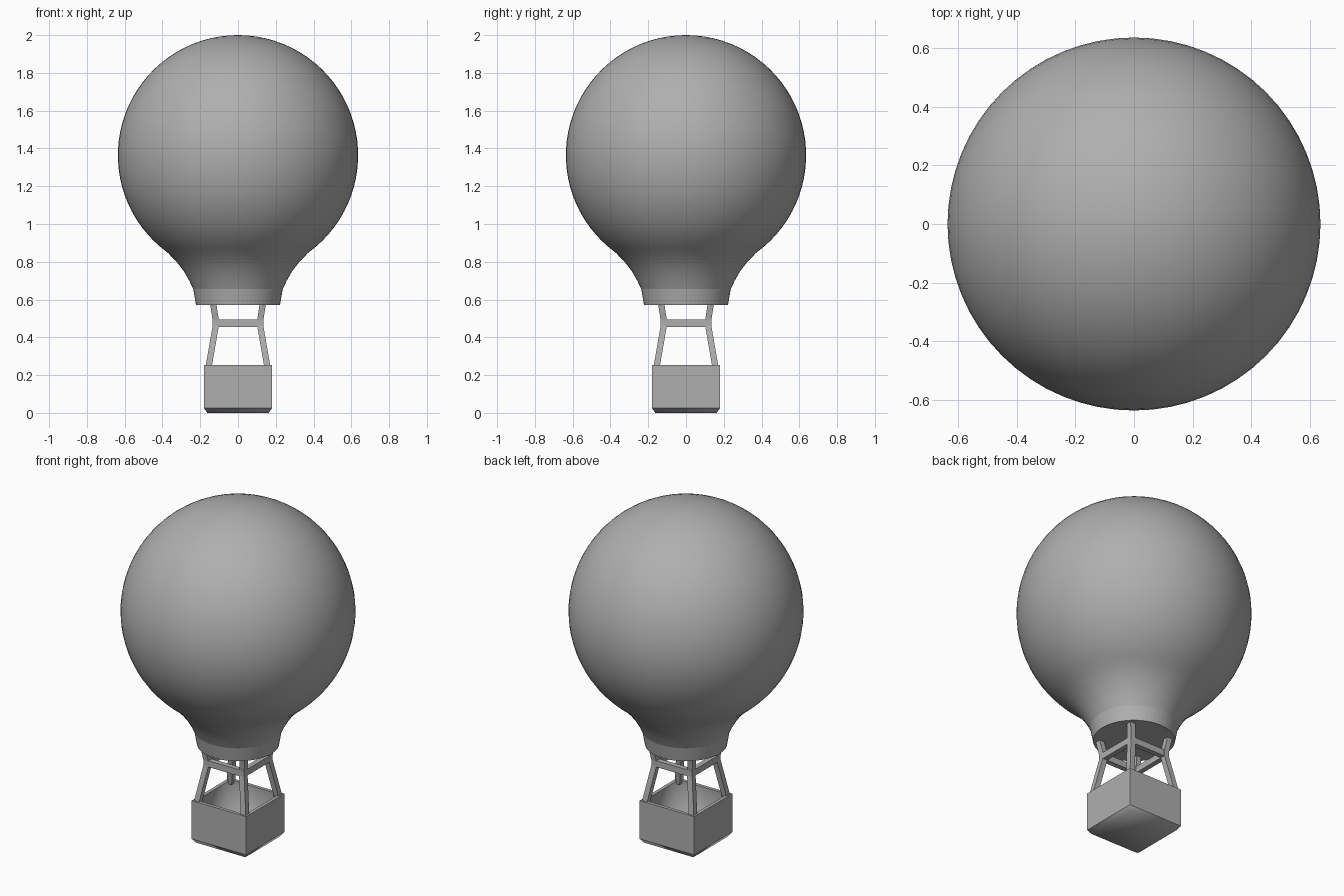
import bpy, bmesh, math

if "Cube" in bpy.data.objects:
    bpy.data.objects.remove(bpy.data.objects["Cube"])

grey = bpy.data.materials.new("dark_grey")
grey.diffuse_color = (0.43, 0.43, 0.43, 1)
grey.use_nodes = True
grey.node_tree.nodes["Principled BSDF"].inputs["Base Color"].default_value = grey.diffuse_color


def make_object(name, bm, is_sharp=None):
    """Finish a part; with is_sharp given it is smooth except on those edges."""
    bmesh.ops.remove_doubles(bm, verts=bm.verts, dist=1e-5)
    bmesh.ops.recalc_face_normals(bm, faces=bm.faces)
    if is_sharp:
        for f in bm.faces:
            f.smooth = True
        for e in bm.edges:
            e.smooth = not is_sharp(*[v.co for v in e.verts])
    mesh = bpy.data.meshes.new(name)
    bm.to_mesh(mesh)
    bm.free()
    mesh.materials.append(grey)
    obj = bpy.data.objects.new(name, mesh)
    bpy.context.collection.objects.link(obj)
    return obj


def skin(bm, loops):
    """Bridge a list of equal-sized point loops and cap both ends."""
    rings = [[bm.verts.new(p) for p in loop] for loop in loops]
    n = len(rings[0])
    for a, b in zip(rings, rings[1:]):
        for i in range(n):
            j = (i + 1) % n
            bm.faces.new((a[i], a[j], b[j], b[i]))
    bm.faces.new(rings[0])
    bm.faces.new(rings[-1])


def square(x, y, z, h):
    return [(x + sx * h, y + sy * h, z)
            for sx, sy in ((-1, -1), (1, -1), (1, 1), (-1, 1))]


def circle(r, z, n=64):
    return [(r * math.cos(2 * math.pi * i / n),
             r * math.sin(2 * math.pi * i / n), z) for i in range(n)]


# Envelope: round balloon flowing into a flared neck with a faceted band
R, CZ = 0.636, 1.364
profile = [(0.222, 0.571), (0.237, 0.655), (0.258, 0.70), (0.287, 0.75),
           (0.325, 0.80), (0.369, 0.845)]
start, steps = math.radians(-50), 32
for i in range(steps):
    a = start + (math.pi / 2 - start) * i / steps
    profile.append((R * math.cos(a), CZ + R * math.sin(a)))
profile.append((0.004, 2.0))
bm = bmesh.new()
skin(bm, [circle(r, z) for r, z in profile])
make_object("balloon_envelope", bm, lambda a, b: min(a.z, b.z) < 0.58
            or max(a.z, b.z) < 0.66)

# Basket: open box with thin walls, softly shaded inside and underneath
bm = bmesh.new()
skin(bm, [square(0, 0, z, h) for h, z in
          ((0.163, 0.0), (0.18, 0.025), (0.18, 0.253),
           (0.160, 0.253), (0.160, 0.06), (0.145, 0.04))])
make_object("basket", bm, lambda a, b: min(abs(a.x), abs(b.x)) > 0.17
            or min(a.z, b.z) > 0.25)

# Four kinked corner posts between basket and neck
for sx, side in ((-1, "left"), (1, "right")):
    for sy, end in ((-1, "front"), (1, "back")):
        bm = bmesh.new()
        skin(bm, [square(sx * c, sy * c, z, 0.0165) for c, z in
                  ((0.157, 0.235), (0.118, 0.46), (0.118, 0.49), (0.131, 0.576))])
        make_object(f"{end}_{side}_post", bm)

# Square ring of crossbars joining the posts at the kink
for k, name in enumerate(("front", "right", "back", "left")):
    a = k * math.pi / 2
    bm = bmesh.new()
    bmesh.ops.create_cube(bm, size=1)
    for v in bm.verts:
        x, y, z = v.co.x * 0.22, -0.118 + v.co.y * 0.03, 0.475 + v.co.z * 0.038
        v.co = (x * math.cos(a) - y * math.sin(a),
                x * math.sin(a) + y * math.cos(a), z)
    make_object(f"{name}_crossbar", bm)
